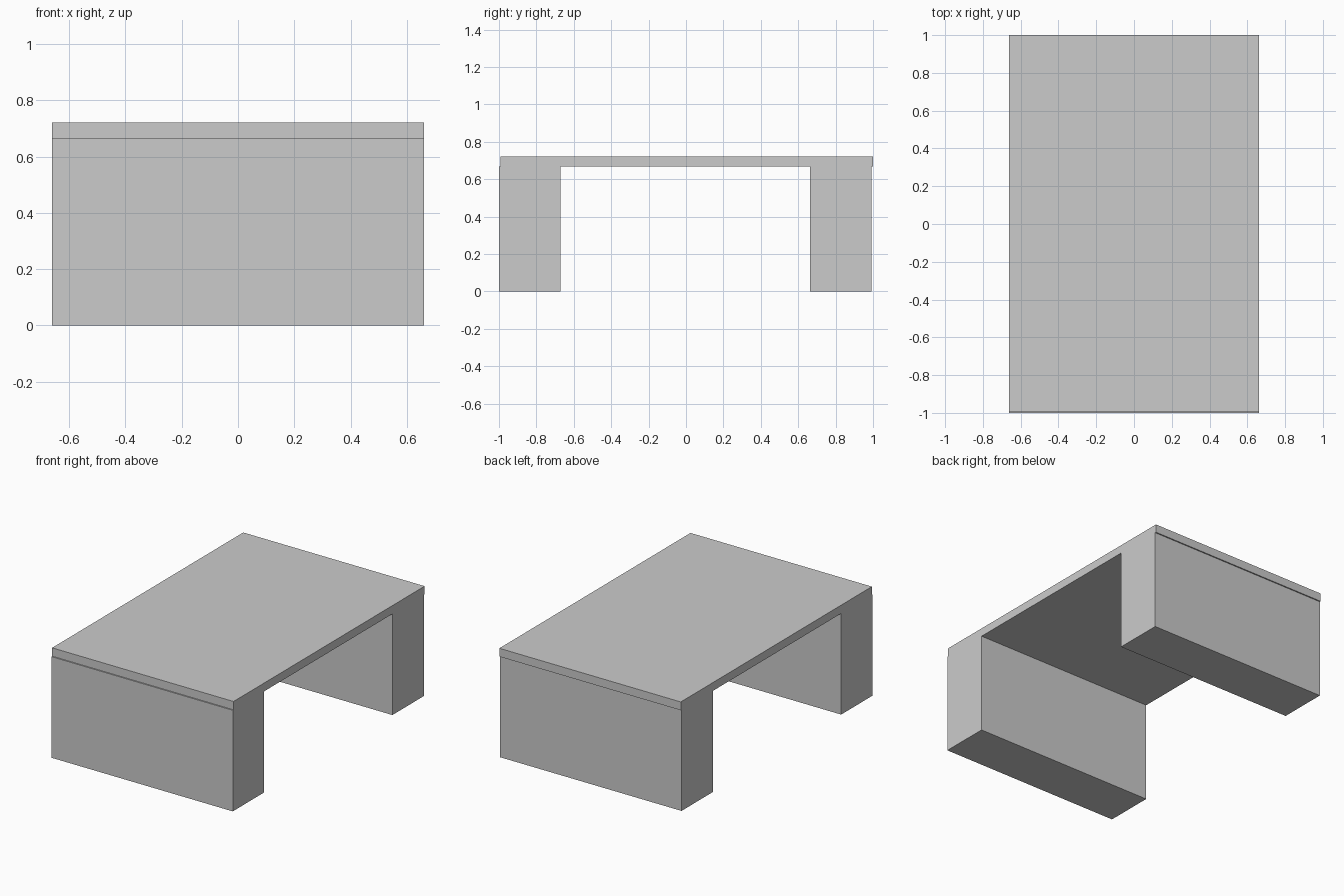
import bpy

if "Cube" in bpy.data.objects:
    bpy.data.objects.remove(bpy.data.objects["Cube"])

WIDTH = 1.324
LEG_TOP = 0.667
TOP = 0.722


def box(name, y0, y1, z0, z1):
    """Full-width block spanning the given y and z ranges."""
    bpy.ops.mesh.primitive_cube_add(size=1, location=(0, (y0 + y1) / 2, (z0 + z1) / 2))
    obj = bpy.context.object
    obj.name = name
    obj.scale = (WIDTH, y1 - y0, z1 - z0)
    bpy.ops.object.transform_apply(location=False, rotation=False, scale=True)
    return obj


# Slab legs, set slightly forward of the top
box("front_leg", -1.0, -0.672, 0, LEG_TOP)
box("back_leg", 0.664, 0.992, 0, LEG_TOP)

# Thin table top, overhanging a little at the back
box("table_top", -0.992, 1.0, LEG_TOP, TOP)
